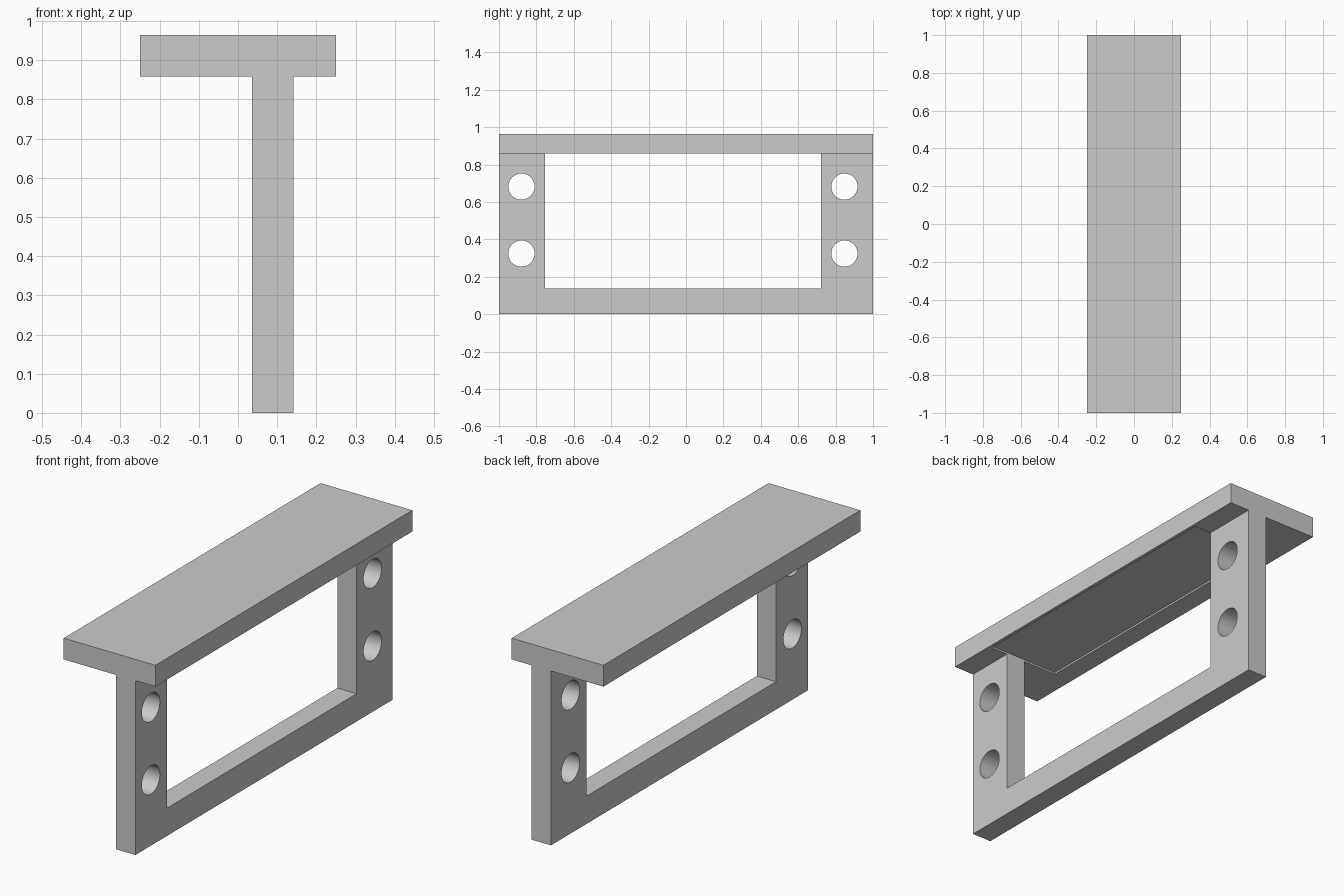
import bpy
import bmesh
import math
from mathutils import Matrix, Vector

cube = bpy.data.objects.get("Cube")
if cube:
    bpy.data.objects.remove(cube, do_unlink=True)

grey = bpy.data.materials.new("plain grey")
grey.use_nodes = True
colour = (0.6, 0.6, 0.6, 1)
grey.diffuse_color = colour
grey.node_tree.nodes["Principled BSDF"].inputs["Base Color"].default_value = colour

SHELF_BOTTOM, TOP = 0.859, 0.964
WEB_NEAR, WEB_FAR = 0.036, 0.141


def finish(name, bm):
    bmesh.ops.recalc_face_normals(bm, faces=bm.faces[:])
    mesh = bpy.data.meshes.new(name)
    bm.to_mesh(mesh)
    bm.free()
    mesh.materials.append(grey)
    obj = bpy.data.objects.new(name, mesh)
    bpy.context.collection.objects.link(obj)
    return obj


def box(name, low, high):
    low, high = Vector(low), Vector(high)
    bm = bmesh.new()
    place = Matrix.Translation((low + high) / 2) @ Matrix.Diagonal((*(high - low), 1))
    bmesh.ops.create_cube(bm, size=1, matrix=place)
    return finish(name, bm)


def hole(name, y, z):
    bm = bmesh.new()
    place = Matrix.Translation((0.09, y, z)) @ Matrix.Rotation(math.pi / 2, 4, "Y")
    bmesh.ops.create_cone(bm, cap_ends=True, segments=64, radius1=0.07,
                          radius2=0.07, depth=0.3, matrix=place)
    return finish(name, bm)


# Shelf and upright: one T-shaped profile drawn out along y
profile = [(-0.25, TOP), (-0.25, SHELF_BOTTOM), (WEB_NEAR, SHELF_BOTTOM),
           (WEB_NEAR, 0), (WEB_FAR, 0), (WEB_FAR, SHELF_BOTTOM),
           (0.25, SHELF_BOTTOM), (0.25, TOP)]
bm = bmesh.new()
face = bm.faces.new([bm.verts.new((x, -1, z)) for x, z in profile])
drawn = bmesh.ops.extrude_face_region(bm, geom=[face])["geom"]
bmesh.ops.translate(bm, vec=(0, 2, 0),
                    verts=[v for v in drawn if isinstance(v, bmesh.types.BMVert)])
bracket = finish("shelf_bracket", bm)

# Window, cut slightly into the shelf's underside, and four bolt holes
cutters = [box("window_cutter", (-0.15, -0.753, 0.137), (0.234, 0.722, 0.868))]
for y in (-0.88, 0.847):
    for z in (0.324, 0.682):
        cutters.append(hole("bolt_hole_cutter", y, z))

bpy.ops.object.select_all(action="DESELECT")
bracket.select_set(True)
bpy.context.view_layer.objects.active = bracket
for cutter in cutters:
    cutter.hide_render = True
    cut = bracket.modifiers.new("cut", "BOOLEAN")
    cut.operation = "DIFFERENCE"
    cut.solver = "EXACT"
    cut.object = cutter
    bpy.ops.object.modifier_apply(modifier=cut.name)
    bpy.data.objects.remove(cutter, do_unlink=True)

bpy.ops.object.shade_smooth_by_angle(angle=math.radians(30))
